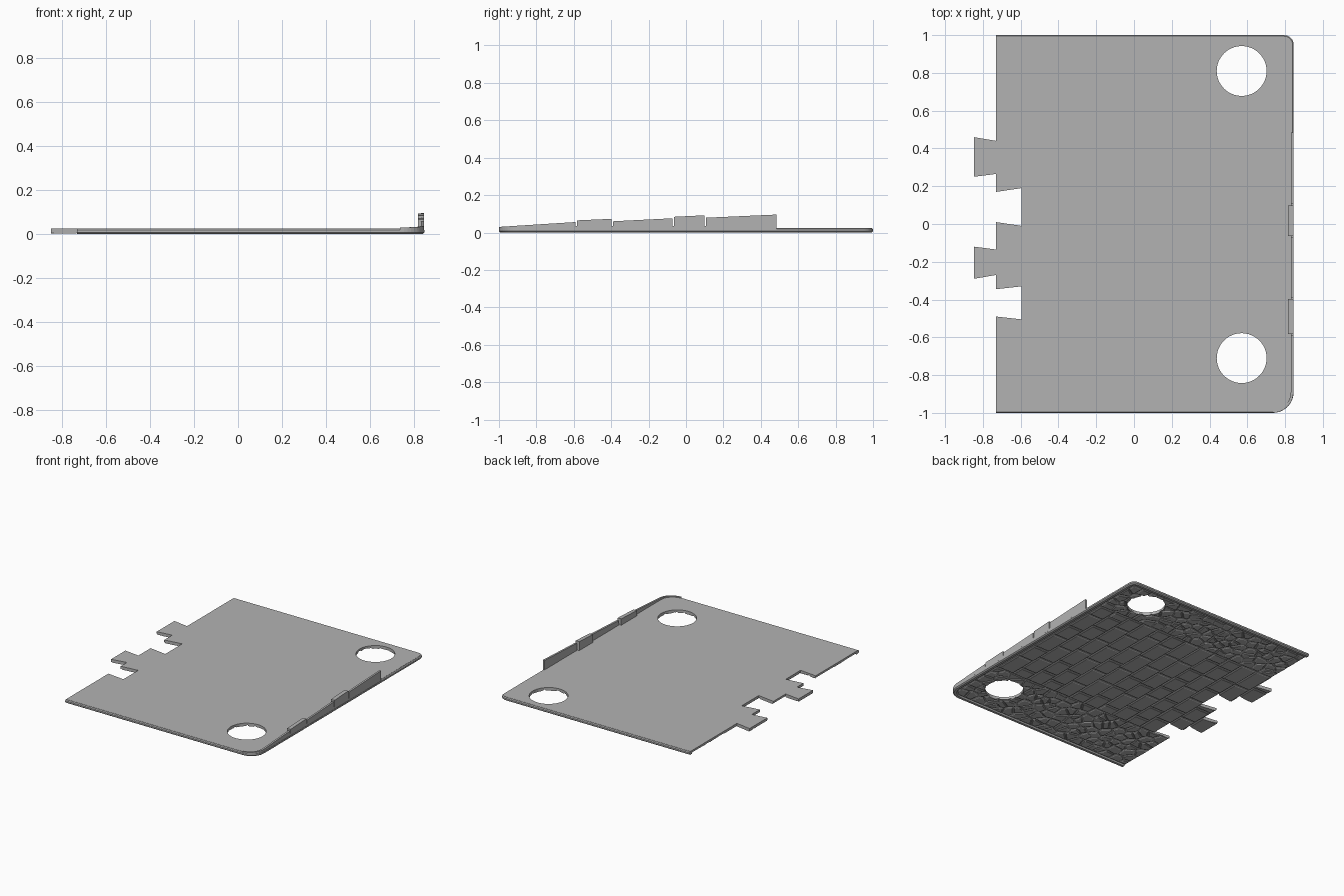
import bpy, bmesh, math, random
from mathutils import Vector

random.seed(4)
cube = bpy.data.objects.get("Cube")
if cube:
    bpy.data.objects.remove(cube)

GREY = (0.45, 0.45, 0.45, 1)
mat = bpy.data.materials.new("stone grey")
mat.use_nodes = True
mat.diffuse_color = GREY
mat.node_tree.nodes["Principled BSDF"].inputs["Base Color"].default_value = GREY

TOP, SLAB = 0.025, 0.01           # slab top and underside heights
XR, XL = 0.845, -0.73             # right edge and left edge
HOLES = [(0.57, 0.81), (0.57, -0.71)]


def finish(name, bm):
    bmesh.ops.recalc_face_normals(bm, faces=bm.faces)
    mesh = bpy.data.meshes.new(name)
    bm.to_mesh(mesh)
    bm.free()
    mesh.materials.append(mat)
    ob = bpy.data.objects.new(name, mesh)
    bpy.context.collection.objects.link(ob)
    return ob


def loft(bm, rings, closed=False):
    """Skin equal-sized closed rings and cap both ends."""
    rows = [[bm.verts.new(p) for p in ring] for ring in rings]
    n = len(rows[0])
    for a, b in zip(rows, rows[1:]):
        for i in range(n):
            j = (i + 1) % n
            bm.faces.new((a[i], a[j], b[j], b[i]))
    bm.faces.new(rows[0])
    bm.faces.new(rows[-1])


def prism(name, pts, z0, z1):
    bm = bmesh.new()
    loft(bm, [[(x, y, z) for x, y in pts] for z in (z0, z1)])
    return finish(name, bm)


def cut(ob, cutter, operation):
    """Apply a boolean and discard the cutter."""
    cutter.hide_render = True
    mod = ob.modifiers.new("cut", 'BOOLEAN')
    mod.operation, mod.object, mod.solver = operation, cutter, 'EXACT'
    dg = bpy.context.evaluated_depsgraph_get()
    mesh = bpy.data.meshes.new_from_object(ob.evaluated_get(dg))
    ob.modifiers.clear()
    ob.data = mesh
    bpy.data.objects.remove(cutter)


def punch_holes(ob):
    for cx, cy in HOLES:
        ring = [(cx + 0.132 * math.cos(i * math.tau / 48),
                 cy + 0.132 * math.sin(i * math.tau / 48)) for i in range(48)]
        cut(ob, prism("hole_cutter", ring, -0.1, 0.1), 'DIFFERENCE')


# Border path as (x, y, inward normal x, inward normal y)
def corner(cx, cy, r, start, steps=10):
    out = []
    for i in range(steps + 1):
        a = start - math.pi / 2 * i / steps
        c, s = math.cos(a), math.sin(a)
        out.append((cx + r * c, cy + r * s, -c, -s))
    return out


back_corner = corner(XR - 0.05, 0.95, 0.05, math.pi / 2)
front_corner = corner(XR - 0.11, -0.89, 0.11, 0)
border = [(XL, 1, 0, -1)] + back_corner + front_corner + [(XL, -1, 0, 1)]


def inset(d):
    return [(x + d * nx, y + d * ny) for x, y, nx, ny in border]


def sweep(bm, path, profile):
    loft(bm, [[(x + d * nx, y + d * ny, z) for d, z in profile(y)]
              for x, y, nx, ny in path])


# Interlocking dovetail edge, from front to back
TAB, NOTCH = -0.848, -0.595
joint = [(XL, -0.49), (NOTCH, -0.505), (NOTCH, -0.33), (XL, -0.345),
         (XL, -0.27), (TAB, -0.29), (TAB, -0.12), (XL, -0.135),
         (XL, 0.01), (NOTCH, -0.01), (NOTCH, 0.19), (XL, 0.17),
         (XL, 0.265), (TAB, 0.25), (TAB, 0.46), (XL, 0.44)]

# Floor slab
floor_slab = prism("floor_slab", inset(0.01) + joint, SLAB, TOP)
punch_holes(floor_slab)

# Rounded rim on three sides
bm = bmesh.new()
sweep(bm, border, lambda y: [(0.02, 0.024), (0.006, 0.024), (0, 0.018),
                             (0, 0.007), (0.008, 0), (0.026, 0), (0.034, 0.012)])
rim = finish("rim", bm)


# Stones of the underside
def stone(bm, pts, gap, bevel, low):
    c = sum((Vector(p) for p in pts), Vector((0, 0))) / len(pts)

    def ring(d, z):
        out = []
        for p in pts:
            v = Vector(p) - c
            q = c + v * max(0.3, 1 - d / max(v.length, 0.001))
            out.append((q.x, q.y, z))
        return out
    loft(bm, [ring(gap, 0.012), ring(gap, low + 0.004), ring(gap + bevel, low)])


def clip(poly, mid, normal):
    """Keep the part of a polygon behind a line."""
    out = []
    for p, q in zip(poly, poly[1:] + poly[:1]):
        a, b = (p - mid).dot(normal), (q - mid).dot(normal)
        if a <= 0:
            out.append(p)
        if a * b < 0:
            out.append(p + (q - p) * (a / (a - b)))
    return out


def cobbles(bm, y0, y1, cell=0.075):
    """Irregular cells around jittered seeds."""
    x0, x1 = XL, XR - 0.035
    nx, ny = round((x1 - x0) / cell), round((y1 - y0) / cell)
    seeds = [Vector((x0 + (i + random.uniform(0.1, 0.9)) * (x1 - x0) / nx,
                     y0 + (j + random.uniform(0.1, 0.9)) * (y1 - y0) / ny))
             for i in range(nx) for j in range(ny)]
    for s in seeds:
        poly = [Vector(p) for p in ((x0, y0), (x1, y0), (x1, y1), (x0, y1))]
        for t in seeds:
            if t is not s and (t - s).length < 4 * cell:
                poly = clip(poly, (s + t) / 2, t - s)
        if len(poly) > 2:
            stone(bm, poly, 0.006, 0.008, random.uniform(0.001, 0.004))


def bricks(bm, y0, y1, pitch=0.127):
    """Courses of staggered bricks running front to back."""
    x, row = TAB - 0.005, 0
    while x < XR - 0.05:
        x2 = min(x + pitch, XR - 0.035)
        y = y0
        while y < y1 - 0.01:
            length = random.uniform(0.15, 0.22)
            if y == y0 and row % 2:
                length *= 0.5
            end = y1 if y + length > y1 - 0.07 else y + length
            stone(bm, [(x, y), (x2, y), (x2, end), (x, end)],
                  0.007, 0.007, random.uniform(0.001, 0.003))
            y = end
        x, row = x2, row + 1


bm = bmesh.new()
cobbles(bm, -0.965, -0.5)
cobbles(bm, 0.6, 0.965)
bricks(bm, -0.5, 0.6)
paving = finish("underside_paving", bm)
cut(paving, prism("outline_cutter", inset(0.034) + joint, -0.1, 0.1), 'INTERSECT')
punch_holes(paving)


# Low broken wall rising along the right edge
def wall(name, path, thick, z_start, z_end):
    ya, yb = path[0][1], path[-1][1]

    def profile(y):
        z = z_start + (z_end - z_start) * (y - ya) / (yb - ya)
        return [(0.001, 0.012), (0.001, z), (thick, z), (thick, 0.012)]
    bm = bmesh.new()
    sweep(bm, path, profile)
    return finish(name, bm)


def straight(ya, yb):
    return [(XR, ya, -1, 0), (XR, yb, -1, 0)]


wall("wall_front", front_corner[::-1] + straight(-0.89, -0.59)[1:], 0.015, 0.03, 0.056)
wall("wall_block_front", straight(-0.583, -0.398), 0.03, 0.065, 0.073)
wall("wall_middle", straight(-0.39, -0.072), 0.015, 0.06, 0.076)
wall("wall_block_middle", straight(-0.064, 0.098), 0.03, 0.084, 0.092)
wall("wall_back", straight(0.106, 0.485), 0.015, 0.079, 0.096)
wall("wall_footing", straight(-0.6, 0.485), 0.013, 0.035, 0.035)
